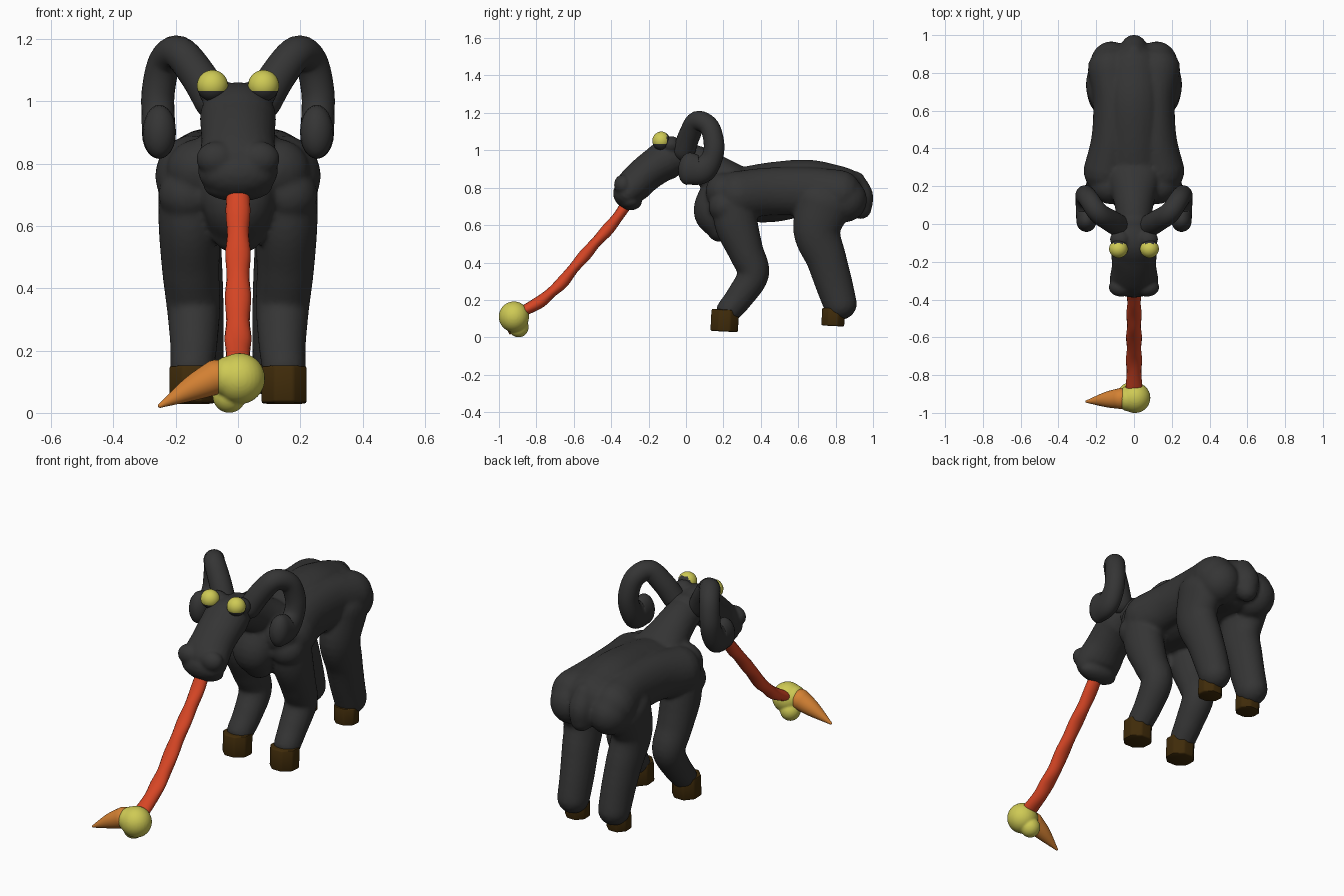
import bpy, bmesh, math
from mathutils import Vector, Matrix

cube = bpy.data.objects.get("Cube")
if cube:
    bpy.data.objects.remove(cube, do_unlink=True)


def material(name, r, g, b):
    m = bpy.data.materials.new(name)
    m.use_nodes = True
    m.diffuse_color = (r, g, b, 1)
    bsdf = m.node_tree.nodes["Principled BSDF"]
    bsdf.inputs["Base Color"].default_value = (r, g, b, 1)
    bsdf.inputs["Roughness"].default_value = 0.8
    return m


BLACK = material("charcoal hide", 0.035, 0.035, 0.035)
YELLOW = material("pale yellow", 0.62, 0.59, 0.09)
RED = material("tongue red", 0.67, 0.06, 0.018)
WAFER = material("wafer orange", 0.66, 0.22, 0.033)
BROWN = material("hoof brown", 0.05, 0.024, 0.003)


def spline(keys, steps):
    """Catmull-Rom samples through tuples (x, y, z, width, depth)."""
    k = [Vector(p) for p in keys]
    k = [2 * k[0] - k[1]] + k + [2 * k[-1] - k[-2]]
    out = []
    for a, b, c, d in zip(k, k[1:], k[2:], k[3:]):
        for i in range(steps):
            t = i / steps
            out.append((2 * b + (c - a) * t + (2 * a - 5 * b + 4 * c - d) * t * t
                        + (3 * b - a - 3 * c + d) * t ** 3) / 2)
    return out + [k[-2]]


def tube(bm, keys, side=1, steps=6, sides=24):
    """Round-ended tube with an elliptical section along a path."""
    s = spline(keys, steps)
    pos = [Vector((p[0] * side, p[1], p[2])) for p in s]
    rings = []
    for i, p in enumerate(s):
        tan = (pos[min(i + 1, len(s) - 1)] - pos[max(i - 1, 0)]).normalized()
        rings.append((pos[i], tan, p[3], p[4]))

    def cap(ring, sign):
        c, tan, w, d = ring
        angles = [math.radians(a) for a in (20, 40, 60, 78, 88)]
        return [(c + tan * sign * min(w, d) * math.sin(a), tan,
                 w * math.cos(a), d * math.cos(a)) for a in angles]

    rings = cap(rings[0], -1)[::-1] + rings + cap(rings[-1], 1)
    loops = []
    for c, tan, w, d in rings:
        u = Vector((1, 0, 0))
        u = (u - tan * u.dot(tan)).normalized()
        v = tan.cross(u)
        loops.append([bm.verts.new(c + u * w * math.cos(a) + v * d * math.sin(a))
                      for a in (2 * math.pi * j / sides for j in range(sides))])
    for a, b in zip(loops, loops[1:]):
        for j in range(sides):
            n = (j + 1) % sides
            bm.faces.new((a[j], a[n], b[n], b[j]))
    bm.faces.new(loops[0][::-1])
    bm.faces.new(loops[-1])


def ball(bm, center, radii):
    m = Matrix.Translation(center) @ Matrix.Diagonal((*radii, 1))
    bmesh.ops.create_uvsphere(bm, u_segments=28, v_segments=18, radius=1, matrix=m)


def finish(bm, name, *mats, blend=0):
    """Turn the bmesh into an object; blend fuses overlapping volumes."""
    bmesh.ops.recalc_face_normals(bm, faces=bm.faces)
    me = bpy.data.meshes.new(name)
    for f in bm.faces:
        f.smooth = True
    bm.to_mesh(me)
    bm.free()
    for m in mats:
        me.materials.append(m)
    ob = bpy.data.objects.new(name, me)
    bpy.context.collection.objects.link(ob)
    if blend:
        rem = ob.modifiers.new("fuse", 'REMESH')
        rem.mode = 'VOXEL'
        rem.voxel_size = blend
        rem.use_smooth_shade = True
        sm = ob.modifiers.new("soften", 'SMOOTH')
        sm.factor = 0.5
        sm.iterations = 3
    return ob


# Body: spine, neck, chest, tail, then paired flanks, rump lobes and legs
bm = bmesh.new()
tube(bm, [(0, .25, .76, .16, .14), (0, .45, .775, .16, .16),
          (0, .65, .80, .16, .15), (0, .82, .775, .15, .14)])
tube(bm, [(0, .25, .83, .15, .10), (0, .16, .875, .118, .10),
          (0, .07, .925, .098, .095), (0, -.02, .96, .088, .085)])
tube(bm, [(0, .19, .78, .13, .11), (0, .14, .67, .115, .10), (0, .18, .58, .085, .07)])
tube(bm, [(0, .90, .83, .06, .06), (0, .94, .76, .065, .06), (0, .935, .69, .058, .058)])
for s in (-1, 1):
    tube(bm, [(.145, .28, .76, .122, .13), (.118, .45, .78, .108, .128),
              (.112, .65, .78, .105, .13), (.125, .82, .77, .12, .125)], s)
    ball(bm, (.12 * s, .845, .735), (.112, .122, .12))
    ball(bm, (.16 * s, .21, .70), (.095, .09, .09))
    ball(bm, (.12 * s, .20, .78), (.11, .095, .10))
    # Front leg, then hind leg
    tube(bm, [(.155, .25, .72, .10, .11), (.155, .27, .60, .10, .115),
              (.152, .32, .46, .092, .095), (.143, .36, .34, .086, .085),
              (.142, .29, .22, .076, .075), (.147, .23, .145, .07, .068)], s)
    tube(bm, [(.16, .74, .72, .095, .145), (.15, .70, .57, .095, .127),
              (.138, .75, .42, .09, .108), (.13, .79, .29, .085, .10),
              (.128, .825, .175, .082, .09)], s)
finish(bm, "body", BLACK, blend=0.012)

# Head with brows, nostril lobes and lower lip
bm = bmesh.new()
tube(bm, [(0, 0, .97, .09, .08), (0, -.09, .955, .12, .107), (0, -.16, .915, .12, .10),
          (0, -.225, .865, .118, .096), (0, -.285, .805, .128, .093),
          (0, -.31, .77, .128, .08)])
ball(bm, (0, -.298, .725), (.11, .062, .046))
for s in (-1, 1):
    ball(bm, (.068 * s, -.335, .815), (.066, .05, .056))
    ball(bm, (.072 * s, -.08, 1.03), (.055, .05, .046))
finish(bm, "head", BLACK, blend=0.009)

for s, label in ((1, "left"), (-1, "right")):
    # Curled horn
    bm = bmesh.new()
    tube(bm, [(.08, -.01, 1.0, .06, .06), (.13, .02, 1.085, .058, .058),
              (.19, .06, 1.155, .055, .055), (.235, .125, 1.125, .053, .053),
              (.256, .15, 1.03, .053, .055), (.256, .135, .95, .053, .058),
              (.254, .085, .897, .054, .075), (.252, .012, .902, .053, .087)], s)
    finish(bm, label + "_horn", BLACK)

    # Eye, dark below and behind
    bm = bmesh.new()
    ball(bm, (.082 * s, -.132, 1.05), (.05, .048, .05))
    for f in bm.faces:
        c = f.calc_center_median()
        f.material_index = int(c.z < 1.035 or c.y > -.104)
    finish(bm, label + "_eye", YELLOW, BLACK)

    # Eight-sided hooves with softened rims
    for part, x, y, z, size in (("front", .148, .207, .09, (.145, .147, .118)),
                                ("hind", .13, .787, .108, (.125, .122, .095))):
        bm = bmesh.new()
        m = (Matrix.Translation((x * s, y, z)) @ Matrix.Rotation(-.05, 4, 'X')
             @ Matrix.Diagonal((*size, 1)) @ Matrix.Rotation(math.pi / 8, 4, 'Z'))
        r = .5 / math.cos(math.pi / 8)
        bmesh.ops.create_cone(bm, cap_ends=True, segments=8, radius1=r, radius2=r,
                              depth=1, matrix=m)
        bmesh.ops.bevel(bm, geom=bm.edges[:], offset=.008, segments=2,
                        affect='EDGES', profile=.5)
        ob = finish(bm, f"{label}_{part}_hoof", BROWN)
        bpy.context.view_layer.objects.active = ob
        ob.select_set(True)
        bpy.ops.object.shade_smooth_by_angle(angle=math.radians(40))
        ob.select_set(False)

# Long lumpy tongue
bm = bmesh.new()
path = [(-.30, .74), (-.36, .65), (-.42, .575), (-.48, .51), (-.54, .44), (-.60, .37),
        (-.66, .295), (-.72, .24), (-.78, .19), (-.87, .14)]
tube(bm, [(0, y, z, .034 + .005 * (i % 2) + .0006 * i, .033 - .005 * (i % 2))
          for i, (y, z) in enumerate(path)], steps=4, sides=16)
finish(bm, "tongue", RED)

# Ice cream scoop with a drip, and its wafer cone lying sideways
bm = bmesh.new()
ball(bm, (.005, -.92, .11), (.082, .081, .082))
ball(bm, (-.035, -.925, .115), (.05, .066, .066))
ball(bm, (-.028, -.895, .055), (.054, .054, .055))
finish(bm, "ice_cream", YELLOW, blend=0.006)

bm = bmesh.new()
tube(bm, [(-.07, -.924, .115, .056, .056), (-.15, -.93, .077, .04, .04),
          (-.25, -.94, .023, .007, .007)])
finish(bm, "wafer_cone", WAFER)
